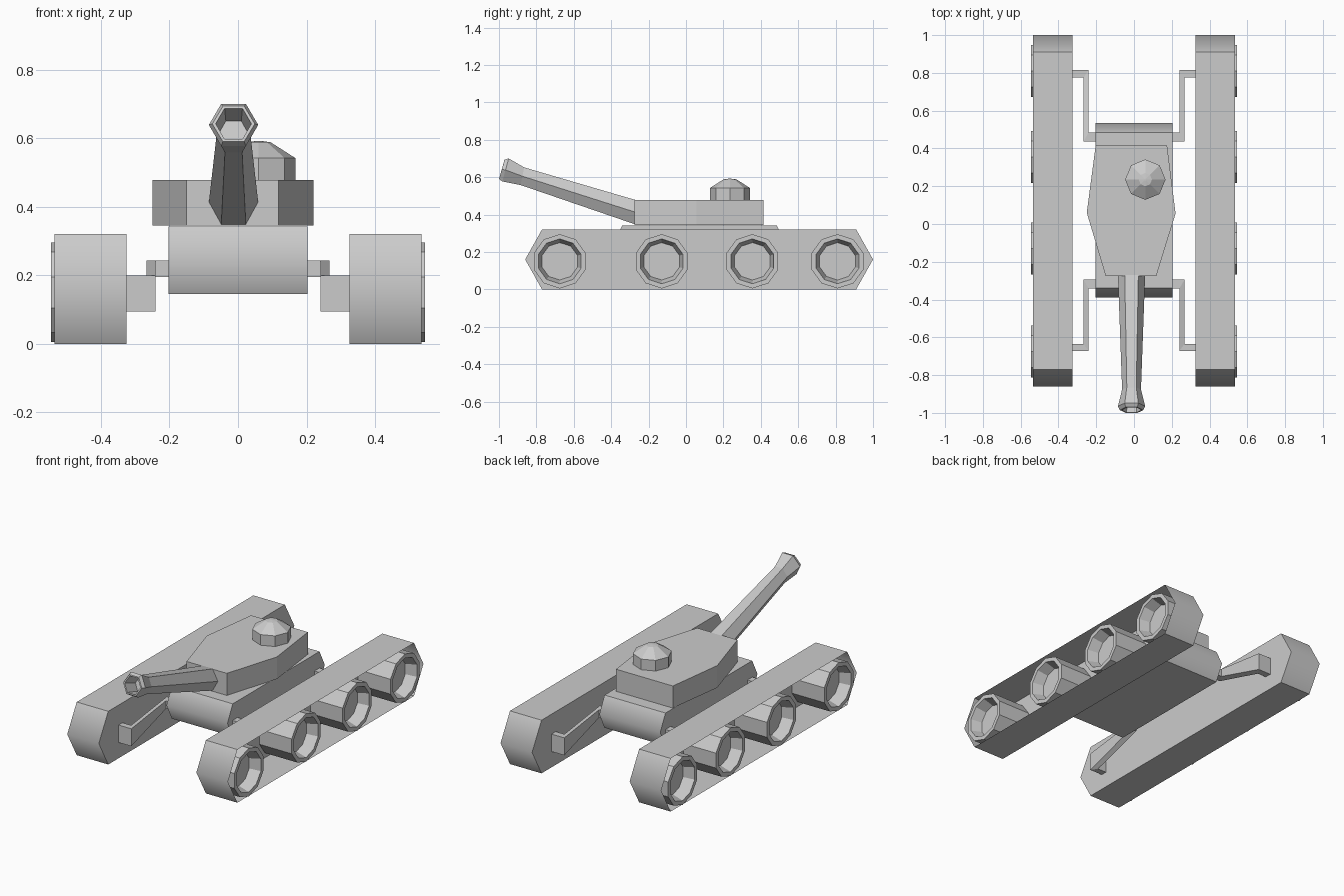
import bpy, bmesh, math

if "Cube" in bpy.data.objects:
    bpy.data.objects.remove(bpy.data.objects["Cube"])


def loft(name, sections, cap_start=True, cap_end=True, mirror=False, smooth=None):
    """Skin closed cross-sections one after another into a single object."""
    bm = bmesh.new()
    rings = [[bm.verts.new(p) for p in s] for s in sections]
    n = len(rings[0])
    for a, b in zip(rings, rings[1:]):
        for i in range(n):
            j = (i + 1) % n
            bm.faces.new((a[i], a[j], b[j], b[i]))
    if cap_start:
        bm.faces.new(rings[0][::-1])
    if cap_end:
        bm.faces.new(rings[-1])
    bmesh.ops.recalc_face_normals(bm, faces=bm.faces)
    mesh = bpy.data.meshes.new(name)
    bm.to_mesh(mesh)
    bm.free()
    obj = bpy.data.objects.new(name, mesh)
    bpy.context.collection.objects.link(obj)
    if mirror:
        obj.modifiers.new("mirror", 'MIRROR').use_axis[0] = True
    if smooth:
        bpy.ops.object.select_all(action='DESELECT')
        obj.select_set(True)
        bpy.context.view_layer.objects.active = obj
        bpy.ops.object.shade_smooth_by_angle(angle=math.radians(smooth))
    return obj


def hex_side(x, y0, y1, z0, z1, cut):
    """Long box side with pointed ends, seen along x."""
    zm = (z0 + z1) / 2
    return [(x, y0, zm), (x, y0 + cut, z1), (x, y1 - cut, z1),
            (x, y1, zm), (x, y1 - cut, z0), (x, y0 + cut, z0)]


# Tracks: thin bands closed on the inside, open on the outside
loft("track", [hex_side(x, -0.86, 1.0, 0.0, 0.32, 0.09) for x in (0.325, 0.535)],
     cap_end=False, mirror=True, smooth=60)


# Road wheels: ten-sided drums with a tapered recess
def wheel_ring(x, r, y, z=0.15):
    return [(x, y + r * math.sin(k * math.tau / 10), z + r * math.cos(k * math.tau / 10))
            for k in range(10)]


for i, y in enumerate((-0.675, -0.13, 0.355, 0.81)):
    profile = ((0.33, 0.145), (0.545, 0.145), (0.545, 0.12), (0.48, 0.10))
    loft(f"wheel_{i + 1}", [wheel_ring(x, r, y) for x, r in profile], mirror=True)

# Hull
loft("hull", [hex_side(x, -0.39, 0.535, 0.145, 0.342, 0.05) for x in (-0.203, 0.203)],
     smooth=60)


# Suspension arms: stepped bars rising from the tracks to the hull
def arm(name, y_track, y_track_in, y_hull, y_hull_in):
    plan = [((0.33, y_track), (0.33, y_track_in), 0.095, 0.20),
            ((0.24, y_track), (0.267, y_track_in), 0.095, 0.20),
            ((0.24, y_hull), (0.267, y_hull_in), 0.195, 0.243),
            ((0.195, y_hull), (0.195, y_hull_in), 0.195, 0.243)]
    loft(name, [[(*a, lo), (*b, lo), (*b, hi), (*a, hi)] for a, b, lo, hi in plan],
         mirror=True)


arm("front_arm", -0.672, -0.635, -0.342, -0.295)
arm("rear_arm", 0.815, 0.775, 0.485, 0.437)

# Turret
outline = [(-0.203, 0.415), (0.175, 0.415), (0.22, 0.055),
           (0.118, -0.275), (-0.15, -0.275), (-0.25, 0.06)]
loft("turret", [[(x, y, z) for x, y in outline] for z in (0.345, 0.478)])


# Gun barrel: tilted hexagonal sections, flared at the muzzle and hollow inside
def gun_ring(top, bottom, half_width, cx=-0.013):
    (ty, tz), (by, bz) = top, bottom
    my, mz, h = (ty + by) / 2, (tz + bz) / 2, half_width / 2
    return [(cx - half_width, my, mz), (cx - h, ty, tz), (cx + h, ty, tz),
            (cx + half_width, my, mz), (cx + h, by, bz), (cx - h, by, bz)]


loft("gun_barrel", [
    gun_ring((-0.27, 0.478), (-0.27, 0.347), 0.072),
    gun_ring((-0.865, 0.652), (-0.885, 0.558), 0.050),
    gun_ring((-0.948, 0.700), (-0.982, 0.577), 0.072),
    gun_ring((-0.970, 0.693), (-1.000, 0.590), 0.062),
    gun_ring((-0.972, 0.687), (-0.998, 0.597), 0.052),
    gun_ring((-0.880, 0.650), (-0.905, 0.570), 0.045)])


# Cupola: eight-sided dome on the turret roof
def cupola_ring(z, r):
    return [(0.06 + r * math.cos(k * math.tau / 8), 0.235 + r * math.sin(k * math.tau / 8), z)
            for k in range(8)]


loft("cupola", [cupola_ring(z, r) for z, r in
                ((0.47, 0.107), (0.542, 0.107), (0.588, 0.035), (0.592, 0.005))])
